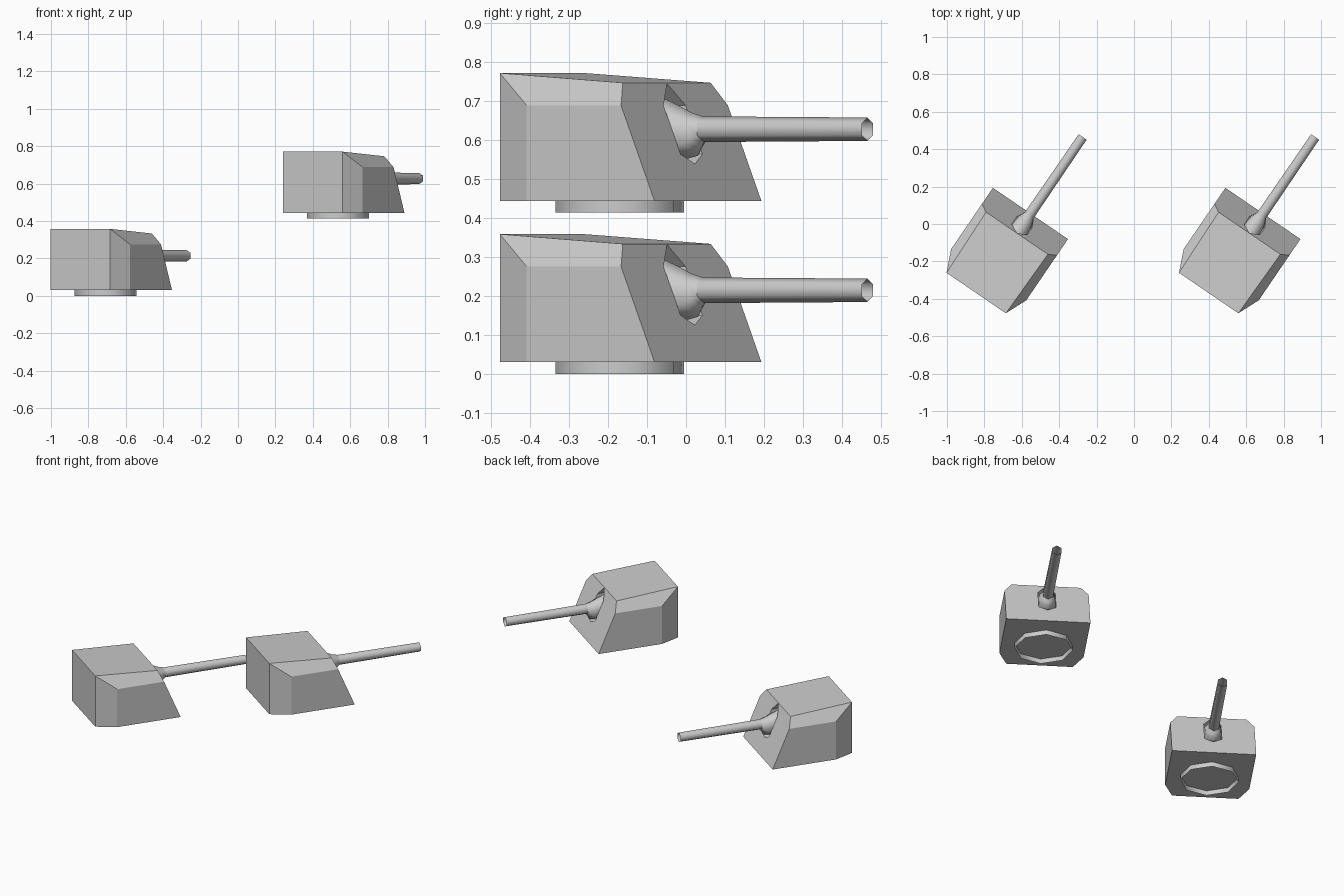
import bpy, bmesh, math
from mathutils import Matrix, Vector

if "Cube" in bpy.data.objects:
    bpy.data.objects.remove(bpy.data.objects["Cube"])

YAW = math.radians(-34.3)
AXIS_Z = 0.214                       # height of the gun axis
PLACES = [Vector((-0.708, -0.17, 0)), Vector((0.535, -0.17, 0.413))]


def make(name, verts, faces, smooth=False, closed=True):
    bm = bmesh.new()
    vs = [bm.verts.new(v) for v in verts]
    for f in faces:
        bm.faces.new([vs[i] for i in f])
    if closed:
        bmesh.ops.recalc_face_normals(bm, faces=bm.faces)
    for f in bm.faces:
        f.smooth = smooth
    me = bpy.data.meshes.new(name)
    bm.to_mesh(me)
    bm.free()
    ob = bpy.data.objects.new(name, me)
    bpy.context.collection.objects.link(ob)
    return ob


def loft(name, rings, caps=False, smooth=False):
    """Skin a list of equal-length point rings."""
    n = len(rings[0])
    verts = [p for r in rings for p in r]
    faces = [(k * n + i, k * n + (i + 1) % n, (k + 1) * n + (i + 1) % n, (k + 1) * n + i)
             for k in range(len(rings) - 1) for i in range(n)]
    if caps:
        faces += [tuple(range(n)), tuple(range(len(verts) - n, len(verts)))]
    return make(name, verts, faces, smooth, caps)


def gun_ring(v_top, z_top, v_bot, z_bot, half):
    """Six-sided ring around the gun, a corner at top and bottom, may lean."""
    pts = []
    for i in range(6):
        a = math.radians(60 * i)
        t = (1 - math.cos(a)) / 2
        pts.append((half * math.sin(a) / math.sin(math.pi / 3),
                    v_top + (v_bot - v_top) * t, z_top + (z_bot - z_top) * t))
    return pts


def round_ring(v, r):
    return gun_ring(v, AXIS_Z + r, v, AXIS_Z - r, r * 0.866)


def build_turret(tag):
    # armoured hull: right-hand points, mirrored to the left
    right = [(0.192, -0.241, 0.03), (0.192, -0.241, 0.358),
             (0.243, -0.123, 0.03), (0.243, -0.123, 0.275),
             (0.243, 0.274, 0.03), (0.243, 0.170, 0.275), (0.200, 0.146, 0.333)]
    verts = right + [(-x, y, z) for x, y, z in right]
    half = [(0, 2, 3, 1), (2, 4, 5, 3), (1, 3, 5, 6)]
    faces = half + [tuple(i + 7 for i in reversed(f)) for f in half]
    faces += [(0, 1, 8, 7), (1, 6, 13, 8), (4, 11, 12, 13, 6, 5), (0, 7, 9, 11, 4, 2)]
    hull = make("hull_" + tag, verts, faces)

    # gun slot through the sloped front plate
    slot = [(0, 0.331), (0.05, 0.275), (0.05, 0.15), (0, 0.125), (-0.05, 0.15), (-0.05, 0.275)]
    cutter = loft("slot_cutter_" + tag, [[(x, v, z) for x, z in slot] for v in (0.1, 0.4)], caps=True)
    cut = hull.modifiers.new("slot", 'BOOLEAN')
    cut.operation, cut.solver, cut.object = 'DIFFERENCE', 'EXACT', cutter
    bpy.context.view_layer.objects.active = hull
    bpy.ops.object.modifier_apply(modifier=cut.name)
    bpy.data.objects.remove(cutter)

    # flared mantlet, leaning with the front plate
    mantlet = loft("mantlet_" + tag, [
        gun_ring(0.125, 0.298, 0.195, 0.135, 0.049),
        gun_ring(0.185, 0.274, 0.243, 0.146, 0.046),
        gun_ring(0.222, 0.257, 0.253, 0.168, 0.038),
        round_ring(0.262, 0.032)], smooth=True)

    # open six-sided barrel
    barrel = loft("barrel_" + tag, [round_ring(0.24, 0.033), round_ring(0.769, 0.030)], smooth=True)

    # open eight-sided turning ring
    circle = [(0.168 * math.cos(math.pi * i / 4), 0.168 * math.sin(math.pi * i / 4)) for i in range(8)]
    base = loft("turning_ring_" + tag, [[(x, y, z) for x, y in circle] for z in (0, 0.03)], smooth=True)
    return [hull, mantlet, barrel, base]


for tag, place in zip(("lower", "upper"), PLACES):
    for part in build_turret(tag):
        part.data.transform(Matrix.Translation(place) @ Matrix.Rotation(YAW, 4, 'Z'))
